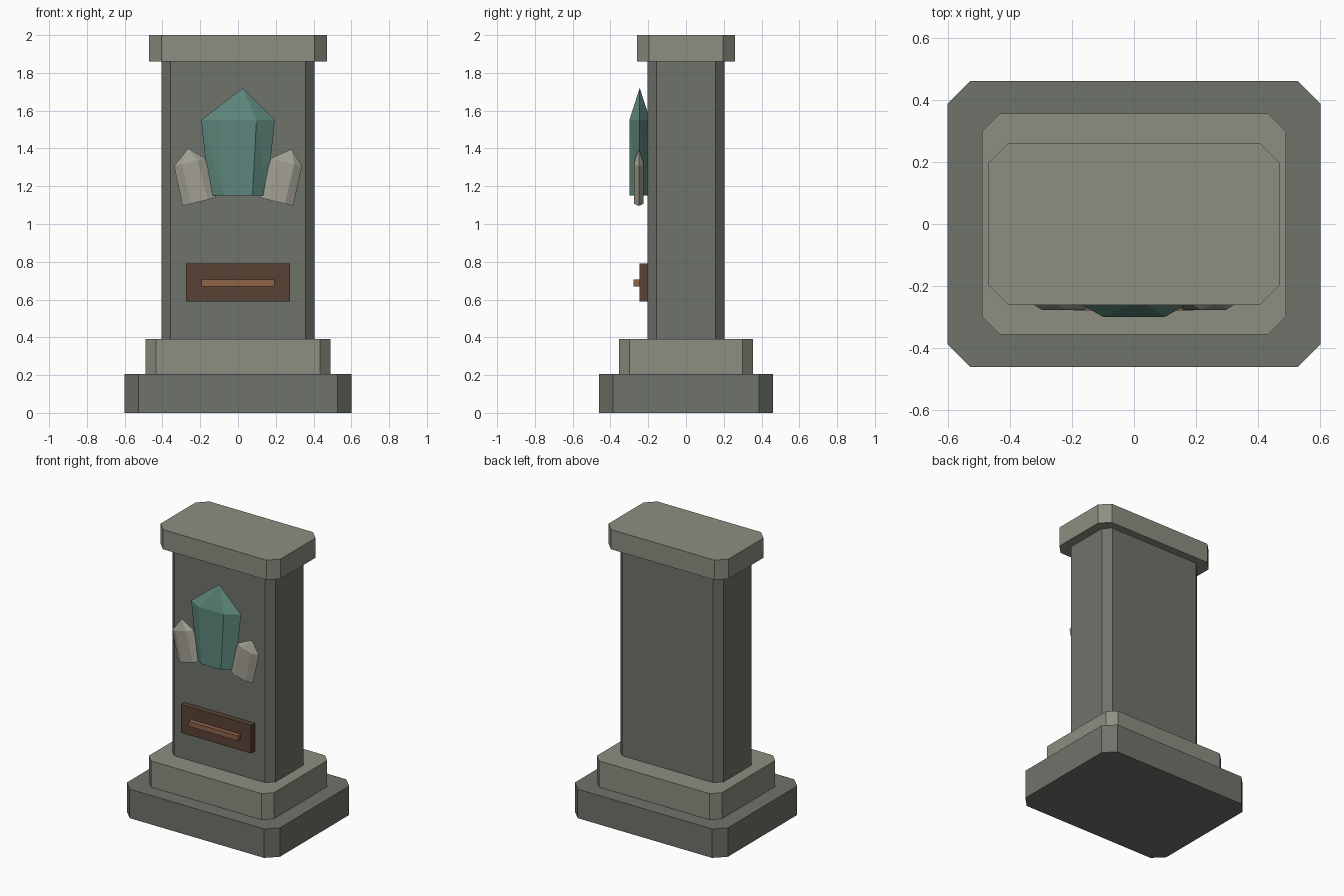
import bpy, math
from mathutils import Matrix, Vector

if "Cube" in bpy.data.objects:
    bpy.data.objects.remove(bpy.data.objects["Cube"])


def material(name, rgb):
    m = bpy.data.materials.new(name)
    m.diffuse_color = (*rgb, 1)
    m.use_nodes = True
    m.node_tree.nodes["Principled BSDF"].inputs["Base Color"].default_value = m.diffuse_color
    return m


DARK = material("dark_stone", (0.16, 0.17, 0.145))
LIGHT = material("light_stone", (0.27, 0.27, 0.22))
TEAL = material("teal_crystal", (0.11, 0.24, 0.20))
PALE = material("pale_crystal", (0.36, 0.35, 0.29))
WOOD = material("dark_wood", (0.10, 0.055, 0.035))
COPPER = material("copper", (0.27, 0.125, 0.065))


def mesh_object(name, verts, faces, mat):
    me = bpy.data.meshes.new(name)
    me.from_pydata([tuple(v) for v in verts], [], faces)
    me.materials.append(mat)
    ob = bpy.data.objects.new(name, me)
    bpy.context.collection.objects.link(ob)
    return ob


def slab(name, hx, hy, z0, z1, c, mat):
    """Block with chamfered vertical corners."""
    ring = [(hx, hy - c), (hx - c, hy), (c - hx, hy), (-hx, hy - c),
            (-hx, c - hy), (c - hx, -hy), (hx - c, -hy), (hx, c - hy)]
    verts = [(x, y, z) for z in (z0, z1) for x, y in ring]
    faces = [(i, (i + 1) % 8, (i + 1) % 8 + 8, i + 8) for i in range(8)]
    faces += [tuple(range(7, -1, -1)), tuple(range(8, 16))]
    return mesh_object(name, verts, faces, mat)


def box(name, x0, x1, y0, y1, z0, z1, mat):
    bpy.ops.mesh.primitive_cube_add(size=1)
    ob = bpy.context.object
    ob.name = name
    ob.data.transform(Matrix.Translation(((x0 + x1) / 2, (y0 + y1) / 2, (z0 + z1) / 2))
                      @ Matrix.Diagonal((x1 - x0, y1 - y0, z1 - z0, 1)))
    ob.data.materials.append(mat)
    return ob


def crystal(name, base, r_base, r_top, depth, height, tip, tip_dx, tilt, mat):
    """Flattened six-sided crystal with an off-centre point."""
    verts = []
    for r, z in ((r_base, 0), (r_top, height)):
        for i in range(6):
            a = math.pi * i / 3
            verts.append(Vector((r * math.cos(a),
                                 depth * math.sin(a) / math.sin(math.pi / 3), z)))
    verts.append(Vector((tip_dx, 0, tip)))
    faces = [tuple(range(5, -1, -1))]
    for i in range(6):
        j = (i + 1) % 6
        faces += [(i, j, i + 6), (j, j + 6, i + 6), (i + 6, j + 6, 12)]
    place = Matrix.Translation(base) @ Matrix.Rotation(tilt, 4, 'Y')
    return mesh_object(name, [place @ v for v in verts], faces, mat)


# Stone pedestal
slab("base_step", 0.60, 0.46, 0.0, 0.205, 0.073, DARK)
slab("upper_step", 0.49, 0.355, 0.205, 0.39, 0.057, LIGHT)
slab("pillar", 0.405, 0.205, 0.39, 1.86, 0.048, DARK)
slab("cap", 0.47, 0.26, 1.86, 2.0, 0.064, LIGHT)

# Crystal cluster
crystal("main_crystal", (0, -0.245, 1.15), 0.153, 0.195, 0.055, 0.40, 0.57, 0.025, 0, TEAL)
for side, label in ((-1, "left"), (1, "right")):
    crystal(f"{label}_crystal", (side * 0.204, -0.25, 1.118), 0.092, 0.085, 0.026,
            0.215, 0.29, 0.01, side * math.radians(14), PALE)

# Plaque with raised bar
box("plaque", -0.275, 0.275, -0.245, -0.195, 0.59, 0.79, WOOD)
box("plaque_bar", -0.193, 0.193, -0.278, -0.24, 0.67, 0.705, COPPER)
